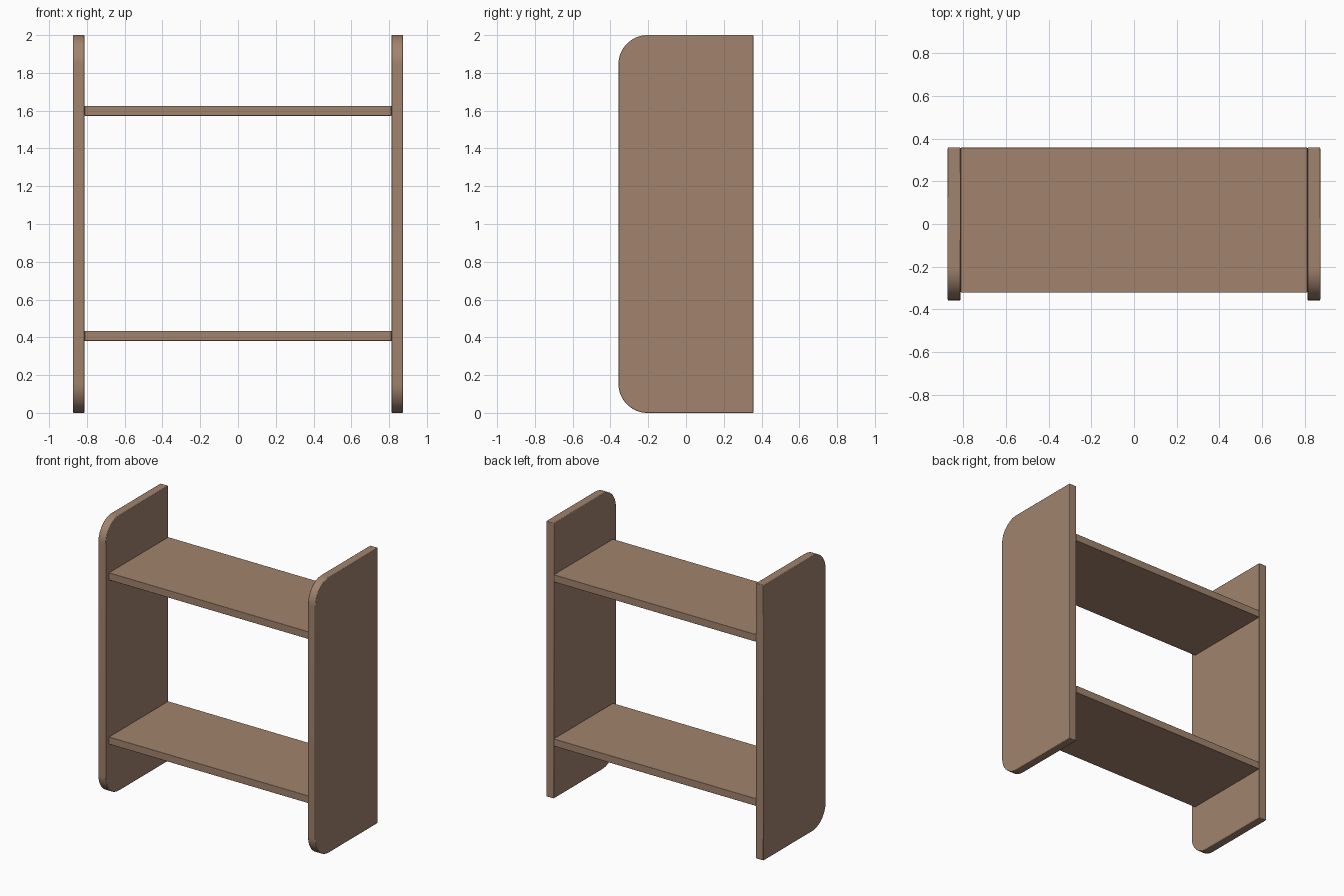
import bpy, bmesh, math

if "Cube" in bpy.data.objects:
    bpy.data.objects.remove(bpy.data.objects["Cube"])

wood = bpy.data.materials.new("warm_brown_wood")
wood.diffuse_color = (0.36, 0.23, 0.155, 1)
wood.use_nodes = True
wood.node_tree.nodes["Principled BSDF"].inputs["Base Color"].default_value = wood.diffuse_color

INNER, OUTER = 0.812, 0.873   # side panel faces
DEPTH, HEIGHT, RADIUS = 0.358, 2.0, 0.155


def finish(name, bm, bevel):
    bmesh.ops.recalc_face_normals(bm, faces=bm.faces)
    mesh = bpy.data.meshes.new(name)
    bm.to_mesh(mesh)
    bm.free()
    mesh.materials.append(wood)
    obj = bpy.data.objects.new(name, mesh)
    bpy.context.collection.objects.link(obj)
    # slightly eased edges
    mod = obj.modifiers.new("eased_edges", 'BEVEL')
    mod.width, mod.segments = bevel, 2
    mod.limit_method, mod.angle_limit = 'ANGLE', math.radians(40)
    bpy.ops.object.select_all(action='DESELECT')
    obj.select_set(True)
    bpy.context.view_layer.objects.active = obj
    bpy.ops.object.shade_smooth_by_angle(angle=math.radians(35))


def side_panel(name, x0, x1):
    # square at the back, rounded at both front corners
    pts = [(DEPTH, 0), (DEPTH, HEIGHT)]
    for cz, start in ((HEIGHT - RADIUS, 90), (RADIUS, 180)):
        for i in range(17):
            a = math.radians(start + 90 * i / 16)
            pts.append((-DEPTH + RADIUS + RADIUS * math.cos(a), cz + RADIUS * math.sin(a)))
    bm = bmesh.new()
    face = bm.faces.new([bm.verts.new((x0, y, z)) for y, z in pts])
    ext = bmesh.ops.extrude_face_region(bm, geom=[face])
    verts = [v for v in ext["geom"] if isinstance(v, bmesh.types.BMVert)]
    bmesh.ops.translate(bm, vec=(x1 - x0, 0, 0), verts=verts)
    finish(name, bm, 0.004)


def shelf(name, z0, z1):
    y0, y1 = -0.321, DEPTH
    bm = bmesh.new()
    bmesh.ops.create_cube(bm, size=1)
    bmesh.ops.scale(bm, vec=(2 * INNER, y1 - y0, z1 - z0), verts=bm.verts)
    bmesh.ops.translate(bm, vec=(0, (y0 + y1) / 2, (z0 + z1) / 2), verts=bm.verts)
    finish(name, bm, 0.002)


side_panel("left_side_panel", -OUTER, -INNER)
side_panel("right_side_panel", INNER, OUTER)
shelf("lower_shelf", 0.381, 0.434)
shelf("upper_shelf", 1.573, 1.626)
